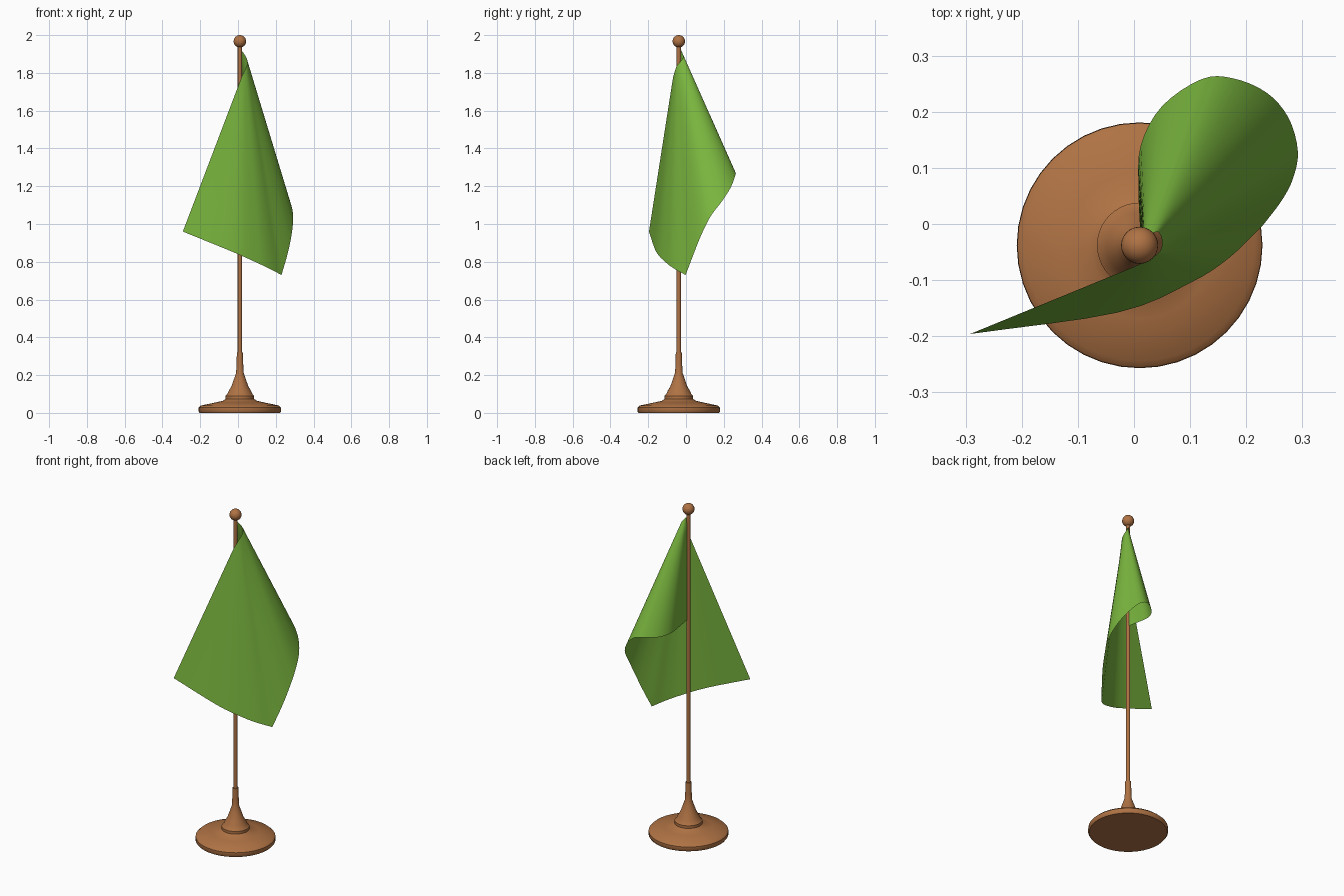
import bpy, bmesh, math
from mathutils import Vector

if "Cube" in bpy.data.objects:
    bpy.data.objects.remove(bpy.data.objects["Cube"])

PX, PY = 0.01, -0.038  # pole axis


def material(name, col):
    m = bpy.data.materials.new(name)
    m.diffuse_color = (*col, 1)
    m.use_nodes = True
    m.node_tree.nodes["Principled BSDF"].inputs["Base Color"].default_value = m.diffuse_color
    return m


wood = material("brown wood", (0.43, 0.17, 0.058))
green = material("green cloth", (0.2, 0.48, 0.05))


def finish(name, bm, mat, angle=40, fix=True):
    if fix:
        bmesh.ops.recalc_face_normals(bm, faces=bm.faces)
    me = bpy.data.meshes.new(name)
    bm.to_mesh(me)
    bm.free()
    me.materials.append(mat)
    ob = bpy.data.objects.new(name, me)
    bpy.context.collection.objects.link(ob)
    bpy.ops.object.select_all(action='DESELECT')
    ob.select_set(True)
    bpy.context.view_layer.objects.active = ob
    bpy.ops.object.shade_smooth_by_angle(angle=math.radians(angle))
    return ob


def lathe(name, profile, sides, mat):
    bm = bmesh.new()
    rings = []
    for r, z in profile:
        rings.append([bm.verts.new((PX + r * math.cos(2 * math.pi * i / sides),
                                    PY + r * math.sin(2 * math.pi * i / sides), z))
                      for i in range(sides)])
    for a, b in zip(rings, rings[1:]):
        for i in range(sides):
            j = (i + 1) % sides
            bm.faces.new((a[i], a[j], b[j], b[i]))
    bm.faces.new(rings[0][::-1])
    bm.faces.new(rings[-1])
    return finish(name, bm, mat)


def spline(points, steps):
    """Catmull-Rom curve through the points."""
    p = [Vector(q) for q in points]
    p = [2 * p[0] - p[1]] + p + [2 * p[-1] - p[-2]]
    out = []
    for k in range(1, len(p) - 2):
        a, b, c, d = p[k - 1:k + 3]
        for s in range(steps):
            t = s / steps
            out.append(0.5 * (2 * b + (c - a) * t + (2 * a - 5 * b + 4 * c - d) * t * t
                              + (3 * b - a - 3 * c + d) * t ** 3))
    out.append(p[-2])
    return out


# Turned base with collar
lathe("base", [(0.213, 0), (0.219, 0.008), (0.218, 0.028), (0.206, 0.039), (0.13, 0.055),
               (0.09, 0.064), (0.076, 0.074), (0.076, 0.09), (0.066, 0.1), (0.059, 0.117),
               (0.045, 0.14), (0.031, 0.18), (0.02, 0.212), (0.018, 0.25),
               (0.016, 0.32)], 40, wood)

# Pole
lathe("pole", [(0.0115, 0.3), (0.0115, 1.95)], 16, wood)

# Ball on top
bm = bmesh.new()
bmesh.ops.create_uvsphere(bm, u_segments=24, v_segments=16, radius=0.033)
bmesh.ops.translate(bm, verts=bm.verts, vec=(PX, PY, 1.967))
finish("ball_finial", bm, wood)

# Draped flag: straight folds fan out from the gathered top to the free edges
bottom = spline([(0.012, -0.028, 1.30), (0.008, 0.06, 1.29), (0.012, 0.14, 1.28),
                 (0.05, 0.21, 1.275), (0.12, 0.258, 1.275), (0.175, 0.26, 1.255),
                 (0.235, 0.235, 1.19), (0.275, 0.19, 1.12), (0.292, 0.13, 1.04),
                 (0.283, 0.08, 0.94), (0.262, 0.04, 0.84), (0.23, -0.002, 0.73)], 4)
fly = spline([(0.23, -0.002, 0.73), (0.17, -0.06, 0.762), (0.10, -0.105, 0.795),
              (-0.03, -0.158, 0.853), (-0.292, -0.196, 0.96)], 4)
edge = bottom + fly[1:]
gather = spline([(0.014, -0.028, 1.92), (0.024, -0.022, 1.912), (0.042, -0.014, 1.885),
                 (0.05, -0.03, 1.86), (0.045, -0.05, 1.835), (0.02, -0.068, 1.78)], 12)

bm = bmesh.new()
rows, n = 14, len(edge)
grid = []
for i, e in enumerate(edge):
    f = i / (n - 1) * (len(gather) - 1)
    k = min(int(f), len(gather) - 2)
    g = gather[k].lerp(gather[k + 1], f - k)
    grid.append([bm.verts.new(g.lerp(e, j / rows)) for j in range(rows + 1)])
for a, b in zip(grid, grid[1:]):
    for j in range(rows):
        bm.faces.new((a[j], a[j + 1], b[j + 1], b[j]))
# outward side faces the front
bm.normal_update()
front = grid[-3][rows - 2].link_faces[0]
if front.normal.y > 0:
    bmesh.ops.reverse_faces(bm, faces=bm.faces)
finish("flag", bm, green, 80, fix=False)
